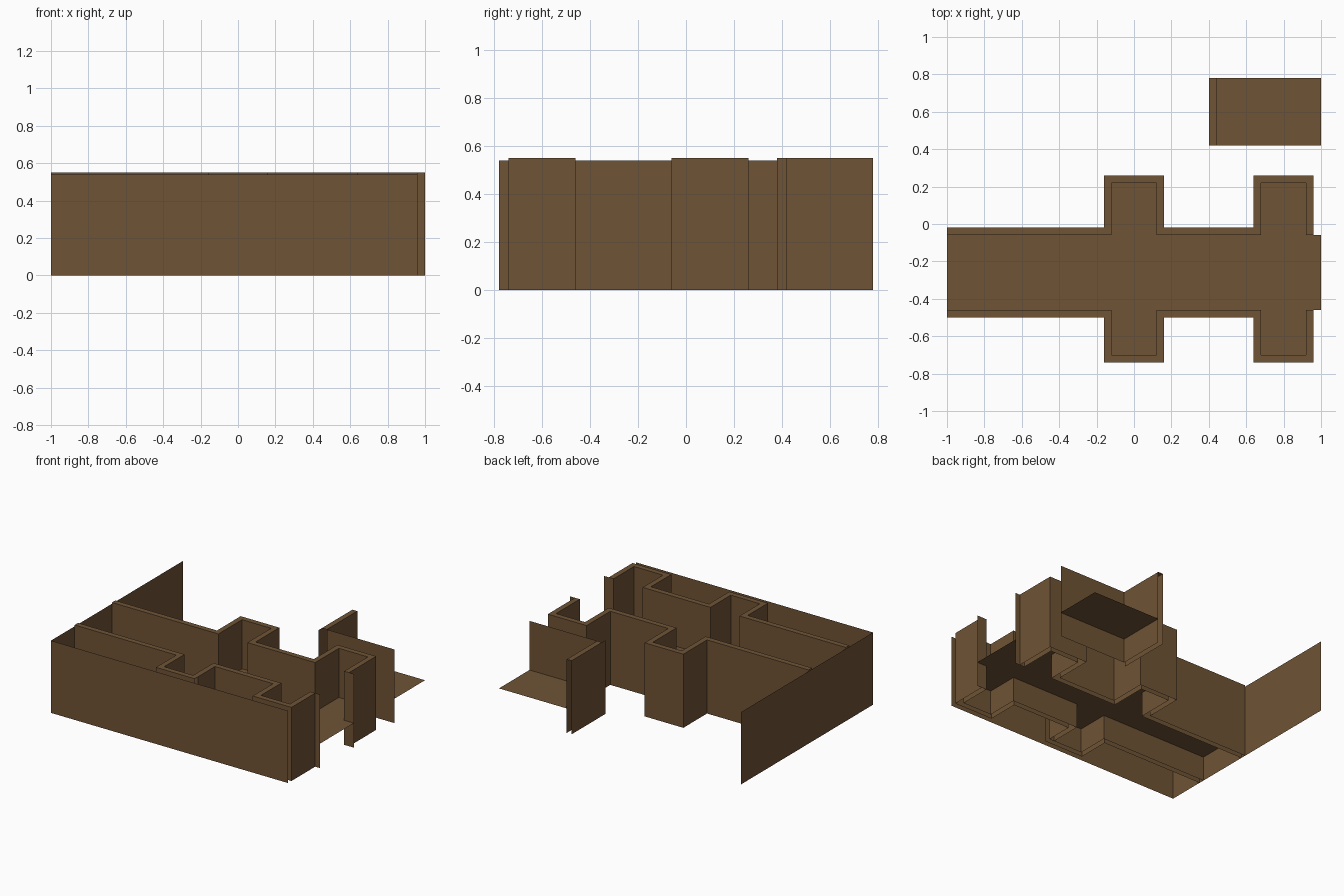
import bpy, bmesh

if "Cube" in bpy.data.objects:
    bpy.data.objects.remove(bpy.data.objects["Cube"])

FLOOR_Z, WALL_TOP, SHELL_TOP = 0.183, 0.55, 0.54

brown = bpy.data.materials.new("brown_wood")
brown.diffuse_color = (0.159, 0.087, 0.036, 1)
brown.use_nodes = True
brown.node_tree.nodes["Principled BSDF"].inputs["Base Color"].default_value = brown.diffuse_color


def make(name, quads):
    """One object out of four-cornered sheets."""
    bm = bmesh.new()
    for q in quads:
        bm.faces.new([bm.verts.new(p) for p in q])
    bmesh.ops.remove_doubles(bm, verts=bm.verts, dist=1e-4)
    me = bpy.data.meshes.new(name)
    bm.to_mesh(me)
    bm.free()
    me.materials.append(brown)
    ob = bpy.data.objects.new(name, me)
    bpy.context.collection.objects.link(ob)
    return ob


def sheet(a, b, top):
    """Upright sheet over the ground line a-b."""
    return [(*a, 0), (*b, 0), (*b, top), (*a, top)]


def slab(x0, x1, y0, y1, z):
    return [(x0, y0, z), (x1, y0, z), (x1, y1, z), (x0, y1, z)]


def run(path, top=WALL_TOP):
    return [sheet(a, b, top) for a, b in zip(path, path[1:])]


def coping(inner, outer):
    """Flat top joining the two faces of a wall."""
    return [[(*inner[i], WALL_TOP), (*inner[i + 1], WALL_TOP),
             (*outer[i + 1], WALL_TOP), (*outer[i], WALL_TOP)]
            for i in range(len(inner) - 1)]


def wall_path(side, recess, t):
    """Corridor wall line with two recesses, widened by t."""
    path = [(-1, side)]
    for cx in (0, 0.8):
        h = 0.12 + t
        path += [(cx - h, side), (cx - h, recess), (cx + h, recess), (cx + h, side)]
    return path


# Corridor walls: inner face, outer face and coping
T = 0.04
for name, side, recess, sign in (("front_corridor_wall", -0.46, -0.70, -1),
                                 ("back_corridor_wall", -0.06, 0.22, 1)):
    inner = wall_path(side, recess, 0)
    outer = wall_path(side + sign * T, recess + sign * T, T)
    outer[-1] = (0.96, side)          # last return ends at the doorway
    quads = coping(inner, outer) + run(inner)
    quads.append(sheet((0.92, side), (1, side), WALL_TOP))   # door jamb
    for a, b in zip(outer, outer[1:]):
        # front recesses have an open slot at their right outer corner
        if sign < 0 and a[0] == b[0] and a[1] < b[1]:
            a = (a[0], recess)
            quads.append(sheet((a[0] - T, recess), a, WALL_TOP))
        quads.append(sheet(a, b, WALL_TOP))
    make(name, quads)

# Corridor floor with recess floors
floor = [slab(-1, 1, -0.46, -0.06, FLOOR_Z)]
for cx in (0, 0.8):
    floor.append(slab(cx - 0.12, cx + 0.12, -0.70, -0.46, FLOOR_Z))
    floor.append(slab(cx - 0.12, cx + 0.12, -0.06, 0.22, FLOOR_Z))
make("corridor_floor", floor)

# Outer shell: front and left sheets
make("outer_shell", run([(0.96, -0.78), (-1, -0.78), (-1, 0.78)], SHELL_TOP))

# Separate corner room
make("room_floor", [slab(0.44, 1, 0.42, 0.78, FLOOR_Z)])
make("room_walls", run([(0.44, 0.78), (0.44, 0.42), (1, 0.42)])
     + [sheet((0.40, 0.38), (0.40, 0.78), WALL_TOP),
        slab(0.40, 0.44, 0.42, 0.78, WALL_TOP)])
